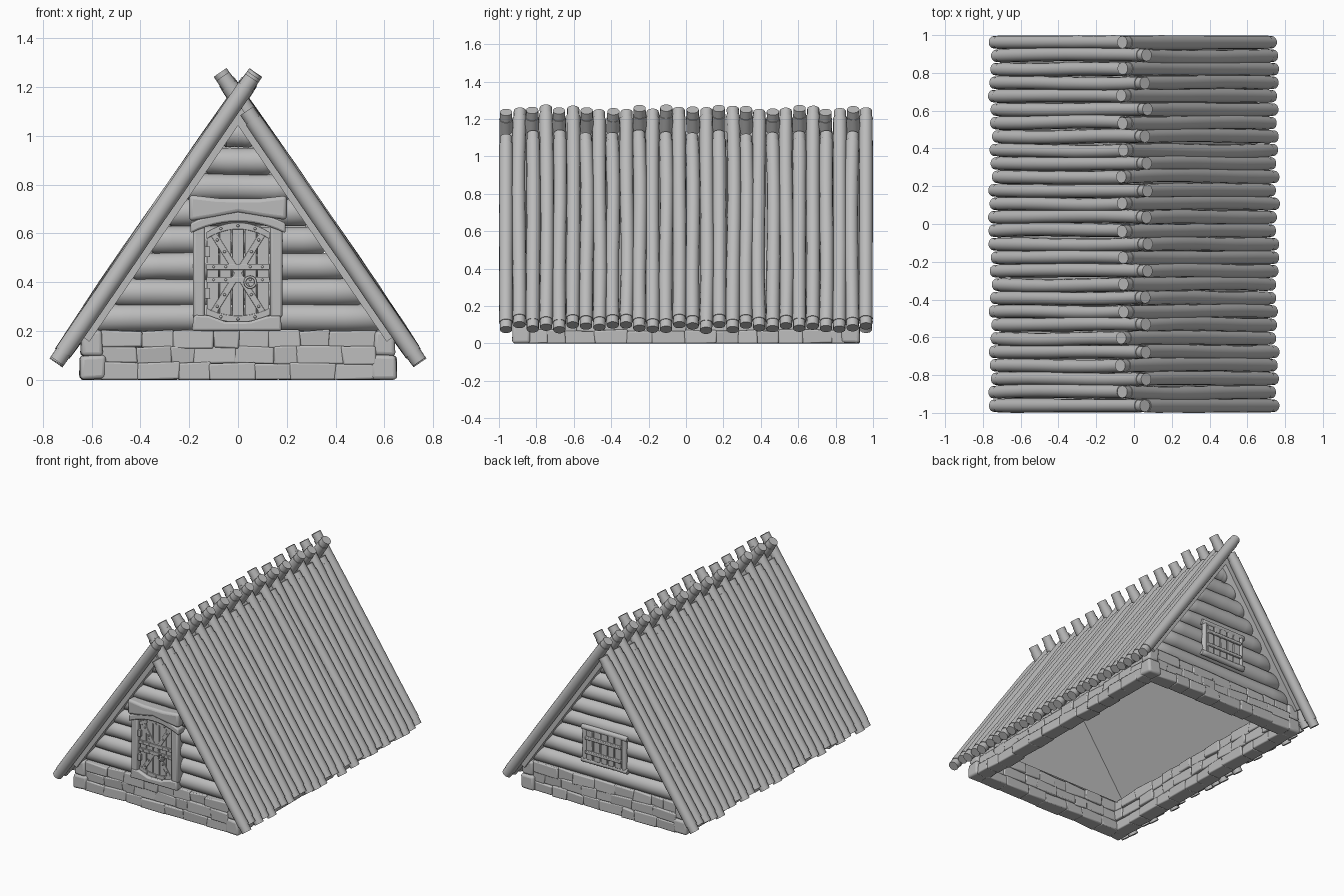
import bpy, bmesh, math, random
from mathutils import Vector, Matrix

random.seed(4)
cube = bpy.data.objects.get("Cube")
if cube:
    bpy.data.objects.remove(cube, do_unlink=True)

grey = bpy.data.materials.new("plain_grey")
grey.use_nodes = True
GREY = (0.5, 0.5, 0.5, 1)
grey.diffuse_color = GREY
grey.node_tree.nodes["Principled BSDF"].inputs["Base Color"].default_value = GREY


def jit(a):
    return random.uniform(-a, a)


def finish(bm, name, bevel=0, segments=2):
    """Turn a bmesh into a shaded object."""
    bmesh.ops.recalc_face_normals(bm, faces=bm.faces)
    mesh = bpy.data.meshes.new(name)
    bm.to_mesh(mesh)
    bm.free()
    mesh.materials.append(grey)
    obj = bpy.data.objects.new(name, mesh)
    bpy.context.collection.objects.link(obj)
    if bevel:
        mod = obj.modifiers.new("soft_edges", 'BEVEL')
        mod.width, mod.segments = bevel, segments
    bpy.ops.object.select_all(action='DESELECT')
    obj.select_set(True)
    bpy.context.view_layer.objects.active = obj
    bpy.ops.object.shade_smooth_by_angle(angle=math.radians(40))
    return obj


def add_log(bm, a, b, r, bend=0.0, collar=0.0, sides=14, rings=9):
    """Round log from a to b, gently bowed, with optional peeled ends."""
    a, b = Vector(a), Vector(b)
    axis = b - a
    length = axis.length
    rot = axis.to_track_quat('Z', 'Y')
    bow, sway = Vector((jit(bend), jit(bend), 0)), Vector((jit(bend), jit(bend), 0)) / 2
    stops = [(length * i / (rings - 1), r * (1 + jit(0.03))) for i in range(1, rings - 1)]
    if collar:
        stops = ([(0, r * .9), (collar, r * .9), (collar, r)] + stops
                 + [(length - collar, r), (length - collar, r * .9), (length, r * .9)])
    else:
        stops = [(0, r * .85), (r * .2, r)] + stops + [(length - r * .2, r), (length, r * .85)]
    loops = []
    for d, rad in stops:
        t = math.pi * d / length
        off = bow * math.sin(t) + sway * math.sin(2 * t)
        loops.append([bm.verts.new(a + rot @ (off + Vector((
            rad * math.cos(math.tau * k / sides), rad * math.sin(math.tau * k / sides), d))))
            for k in range(sides)])
    for lo, hi in zip(loops, loops[1:]):
        for k in range(sides):
            n = (k + 1) % sides
            bm.faces.new((lo[k], lo[n], hi[n], hi[k]))
    bm.faces.new(loops[0])
    bm.faces.new(loops[-1])


def add_prism(bm, pts, y0, y1):
    """Extrude an x-z outline from y0 to y1."""
    front = [bm.verts.new((x, y0, z)) for x, z in pts]
    back = [bm.verts.new((x, y1, z)) for x, z in pts]
    bm.faces.new(front)
    bm.faces.new(back)
    for k in range(len(pts)):
        n = (k + 1) % len(pts)
        bm.faces.new((front[k], front[n], back[n], back[k]))


def add_bar(bm, p, q, width, y0, y1):
    """Flat bar between two x-z points."""
    p, q = Vector(p), Vector(q)
    side = (q - p).orthogonal().normalized() * width / 2
    add_prism(bm, [p + side, q + side, q - side, p - side], y0, y1)


def add_stone(bm, centre, size, j=0.006):
    res = bmesh.ops.create_cube(bm, size=1)
    for v in res["verts"]:
        v.co = Vector(c + s * k + jit(j) for c, s, k in zip(centre, size, v.co))
        v.co.z = max(v.co.z, 0)


# Roof logs, alternately crossing over the ridge
FOOT = Vector((-0.735, 0, 0.085))
UP = Vector((0.567, 0, 0.824))
NORMAL = Vector((0.824, 0, -0.567))
COUNT = 28
for side, name in ((1, "roof_logs_right"), (-1, "roof_logs_left")):
    bm = bmesh.new()
    for i in range(COUNT):
        y = -0.962 + 1.924 * i / (COUNT - 1)
        tall = (i % 2 == 0) == (side == 1)
        lo = FOOT + UP * jit(0.02)
        hi = FOOT + UP * ((1.41 if tall else 1.245) + jit(0.016))
        edge = i in (0, COUNT - 1)
        add_log(bm, (lo.x * side, y, lo.z), (hi.x * side, y + (0 if edge else jit(.004)), hi.z),
                0.0365, 0 if edge else 0.008, collar=0.045)
    finish(bm, name)

# Roof boarding under the logs
bm = bmesh.new()
for side in (1, -1):
    outline = [FOOT + UP * u + NORMAL * n
               for u, n in ((0.13, .01), (1.28, .01), (1.21, .063), (0.13, .063))]
    add_prism(bm, [(p.x * side, p.z) for p in outline], -0.94, 0.94)
finish(bm, "roof_boarding")

# Smooth lining of the hollow room, open at the bottom
bm = bmesh.new()
add_prism(bm, [(-.582, .185), (0, 1.03), (.582, .185)], -0.785, 0.785)
bm.faces.ensure_lookup_table()
bmesh.ops.delete(bm, geom=[min(bm.faces, key=lambda f: f.calc_center_median().z)],
                 context='FACES_ONLY')
lining = finish(bm, "room_lining")
lining.data.flip_normals()
bpy.ops.object.shade_smooth()

# Gable walls of stacked logs
ROW = 0.108
for y, name in ((-0.85, "front_gable_logs"), (0.85, "back_gable_logs")):
    bm = bmesh.new()
    for i in range(8):
        z = 0.25 + ROW * i
        half = max((1.09 - z) / 1.4535, 0.03)
        add_log(bm, (-half, y, z + jit(.006)), (half, y, z + jit(.006)), 0.057, 0.003)
    finish(bm, name)

# Stone footing: three courses on four sides
bm = bmesh.new()
for course in range(3):
    z = 0.034 + 0.066 * course
    lean = 0.008 * (1 - course)
    for side in (1, -1):
        for along_x, half, place in ((True, 0.56, 0.865), (False, 0.85, 0.575)):
            t = -half
            while t < half - 0.01:
                w = random.uniform(0.09, 0.19)
                if half - t - w < 0.07:
                    w = half - t
                mid, off = t + w / 2, side * (place + lean + jit(0.008))
                if along_x:
                    add_stone(bm, (mid, off, z), (w + .006, 0.1, 0.073))
                else:
                    add_stone(bm, (off, mid, z), (0.1, w + .006, 0.073))
                t += w
finish(bm, "stone_footing", 0.007)

# Corner stones, two per corner
bm = bmesh.new()
for sx in (1, -1):
    for sy in (1, -1):
        add_stone(bm, (sx * 0.597, sy * 0.88, 0.05), (0.104, 0.095, 0.1), 0.005)
        add_stone(bm, (sx * 0.6, sy * 0.88, 0.15), (0.088, 0.085, 0.104), 0.005)
finish(bm, "corner_stones", 0.016, 3)


# Door leaf with arched top and bottom
def top(x):
    return 0.645 - 0.04 * (x / 0.13) ** 2


def bottom(x):
    return 0.235 + 0.03 * (x / 0.13) ** 2


def hood(x):
    return 0.69 - 0.05 * (x / 0.2) ** 2


def arc(f, half, shift=0.0, steps=12):
    xs = [-half + 2 * half * i / steps for i in range(steps + 1)]
    return [(x, f(x) + shift) for x in xs]


bm = bmesh.new()
PLANKS = 5
for i in range(PLANKS):
    x0 = -0.13 + 0.26 * i / PLANKS + 0.002
    x1 = x0 + 0.26 / PLANKS - 0.004
    add_prism(bm, [(x0, bottom(x0)), (x1, bottom(x1)), (x1, top(x1)), (x0, top(x0))],
              -0.914 + jit(.002), -0.85)
finish(bm, "door_planks", 0.003)

# Door straps, braces and curved bands
bm = bmesh.new()
for f, d in ((top, -0.028), (bottom, 0.028)):
    add_prism(bm, arc(f, 0.13) + arc(f, 0.13, d)[::-1], -0.92, -0.89)
for z in (0.463, 0.41):
    add_bar(bm, (-.13, z), (.13, z), 0.024, -0.924, -0.89)
for s in (1, -1):
    add_bar(bm, (-0.1, 0.437 - s * 0.16), (0.1, 0.437 + s * 0.16), 0.026, -0.919, -0.89)
for z in (0.525, 0.355):
    add_bar(bm, (-.125, z - .022), (-.125, z + .022), 0.022, -0.93, -0.89)
finish(bm, "door_straps", 0.002)

# Rivets
bm = bmesh.new()
spots = [(x, z) for z in (0.463, 0.41) for x in (-.1, -.05, .05, .1)]
spots += [(x, f(x) + d) for f, d in ((top, -.014), (bottom, .014)) for x in (-.07, 0, .07)]
spots += [(sx * k, 0.437 + sz * k * 1.6) for sx in (1, -1) for sz in (1, -1) for k in (.055, .085)]
for x, z in spots:
    bmesh.ops.create_icosphere(bm, subdivisions=2, radius=0.006,
                               matrix=Matrix.Translation((x, -0.921, z)))
finish(bm, "door_rivets")

# Ring handle
bpy.ops.mesh.primitive_torus_add(location=(0.05, -0.93, 0.4), rotation=(math.pi / 2, 0, 0),
                                 major_radius=0.022, minor_radius=0.005,
                                 major_segments=20, minor_segments=8)
ring = bpy.context.object
ring.name = "door_ring"
ring.data.materials.append(grey)
bpy.ops.object.shade_smooth()

# Door frame: posts, sill, arched hood and lintel
bm = bmesh.new()
for x in (-0.16, 0.157):
    add_bar(bm, (x, .255), (x, .63), 0.05, -0.938, -0.85)
add_prism(bm, [(-.19, .2), (.18, .2), (.175, .265), (.12, .262), (.05, .24),
               (-.05, .238), (-.12, .264), (-.18, .268)], -0.942, -0.85)
finish(bm, "door_frame", 0.01)
bm = bmesh.new()
add_prism(bm, arc(hood, 0.195) + arc(hood, 0.195, -0.042)[::-1], -0.948, -0.85)
finish(bm, "door_hood", 0.008)
bm = bmesh.new()
add_prism(bm, [(-.2, .65), (-.1, .665), (0, .685), (.1, .668), (.2, .655),
               (.2, .755), (.08, .742), (-.08, .744), (-.2, .758)], -0.955, -0.85)
finish(bm, "door_lintel", 0.016, 3)

# Back window: frame, shutter planks and straps
bm = bmesh.new()
for z in (0.325, 0.555):
    add_log(bm, (-.18, .905, z), (.18, .905, z), 0.02, 0.002, sides=10)
for x in (-0.155, 0.155):
    add_log(bm, (x, .905, .32), (x, .905, .56), 0.018, 0.002, sides=10)
finish(bm, "window_frame")
bm = bmesh.new()
for i in range(5):
    x = -0.112 + 0.056 * i
    add_bar(bm, (x, .335), (x, .548 + jit(.01)), 0.048, 0.87, 0.922)
for z in (0.39, 0.49):
    add_bar(bm, (-.14, z), (.14, z), 0.022, 0.9, 0.934)
finish(bm, "window_shutter", 0.004)
